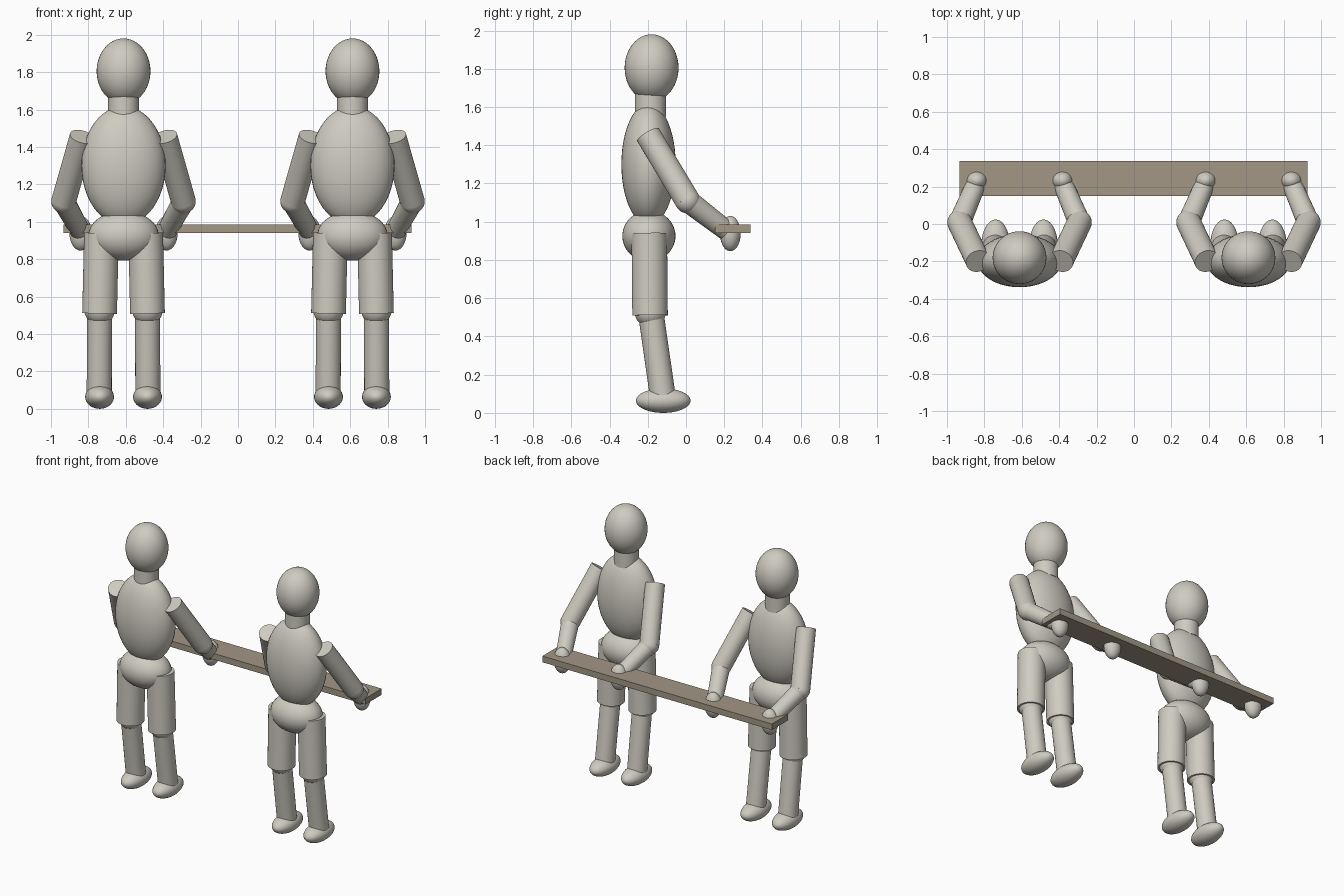
import bpy
import math
from mathutils import Vector

if "Cube" in bpy.data.objects:
    bpy.data.objects.remove(bpy.data.objects["Cube"])


def material(name, rgb):
    m = bpy.data.materials.new(name)
    m.diffuse_color = (*rgb, 1)
    m.use_nodes = True
    m.node_tree.nodes["Principled BSDF"].inputs["Base Color"].default_value = m.diffuse_color
    return m


BODY = material("warm_grey", (0.62, 0.60, 0.53))
WOOD = material("board_brown", (0.36, 0.31, 0.24))


def finish(name, mat, smooth=True):
    ob = bpy.context.object
    ob.name = name
    ob.data.materials.append(mat)
    if smooth:
        bpy.ops.object.transform_apply(location=False, rotation=False, scale=True)
        bpy.ops.object.shade_smooth_by_angle(angle=math.radians(40))
    return ob


def ellipsoid(name, centre, radii):
    bpy.ops.mesh.primitive_uv_sphere_add(segments=40, ring_count=24, location=centre)
    bpy.context.object.scale = radii
    return finish(name, BODY)


def limb(name, a, b, r1, r2=None):
    """Round rod from a to b."""
    a, b = Vector(a), Vector(b)
    bpy.ops.mesh.primitive_cone_add(
        vertices=40, radius1=r1, radius2=r2 or r1, depth=(b - a).length,
        location=(a + b) / 2, rotation=(b - a).to_track_quat('Z', 'Y').to_euler())
    return finish(name, BODY)


def figure(cx):
    # Head, neck and trunk
    ellipsoid("head", (cx, -0.18, 1.805), (0.144, 0.141, 0.175))
    limb("neck", (cx, -0.186, 1.55), (cx, -0.186, 1.72), 0.082)
    ellipsoid("torso", (cx, -0.196, 1.30), (0.225, 0.142, 0.318))
    ellipsoid("pelvis", (cx, -0.194, 0.925), (0.188, 0.139, 0.133))

    for side, s in (("left", -1), ("right", 1)):
        def p(x, y, z):
            return (cx + s * x, y, z)

        # Leg
        limb(side + "_thigh", p(0.128, -0.188, 0.51), p(0.118, -0.192, 0.94), 0.093)
        ellipsoid(side + "_knee", p(0.128, -0.187, 0.53), (0.082,) * 3)
        limb(side + "_shin", p(0.13, -0.122, 0.09), p(0.128, -0.185, 0.53), 0.067)
        ellipsoid(side + "_foot", p(0.128, -0.119, 0.064), (0.077, 0.143, 0.064))
        # Arm
        elbow = p(0.32, 0.008, 1.11)
        wrist = p(0.234, 0.21, 0.955)
        limb(side + "_upper_arm", elbow, p(0.222, -0.199, 1.455), 0.066)
        ellipsoid(side + "_elbow", elbow, (0.066,) * 3)
        limb(side + "_forearm", elbow, wrist, 0.06, 0.053)
        ellipsoid(side + "_hand", p(0.229, 0.232, 0.938), (0.06, 0.054, 0.092))


for cx in (-0.612, 0.612):
    figure(cx)

# Carried board
bpy.ops.mesh.primitive_cube_add(size=1, location=(-0.002, 0.244, 0.963))
bpy.context.object.scale = (1.86, 0.187, 0.045)
finish("board", WOOD, smooth=False)
